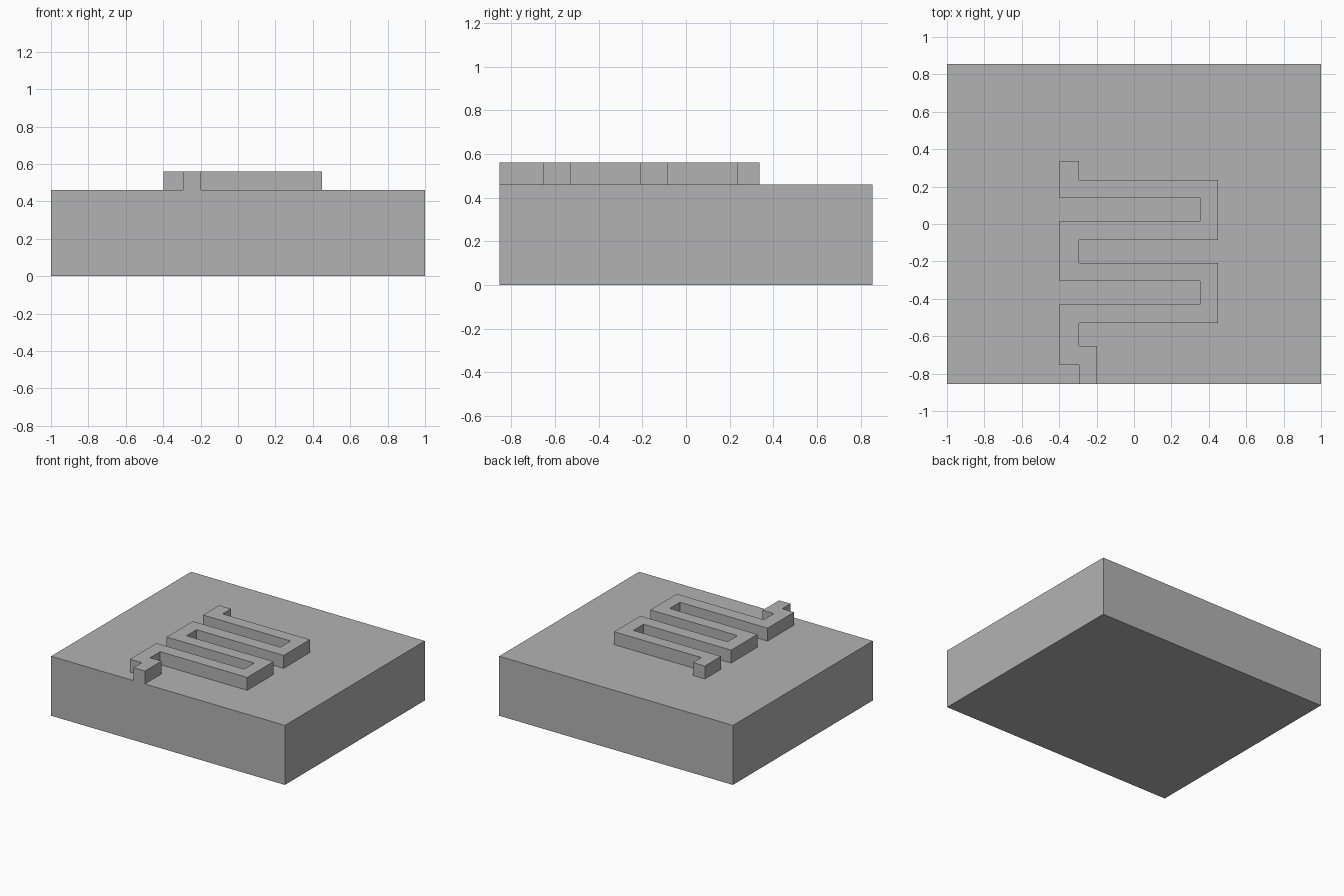
import bpy
import bmesh

if "Cube" in bpy.data.objects:
    bpy.data.objects.remove(bpy.data.objects["Cube"])

BASE_TOP, TRACK_TOP = 0.46, 0.56

grey = bpy.data.materials.new("plain grey")
grey.diffuse_color = (0.45, 0.45, 0.45, 1)
grey.use_nodes = True
grey.node_tree.nodes["Principled BSDF"].inputs["Base Color"].default_value = grey.diffuse_color


def extrude_outline(name, outline, z0, z1):
    """Closed solid made by raising a flat outline from z0 to z1."""
    bm = bmesh.new()
    face = bm.faces.new([bm.verts.new((x, y, z0)) for x, y in outline])
    raised = bmesh.ops.extrude_face_region(bm, geom=[face], use_keep_orig=True)
    top = [g for g in raised["geom"] if isinstance(g, bmesh.types.BMVert)]
    bmesh.ops.translate(bm, verts=top, vec=(0, 0, z1 - z0))
    bmesh.ops.recalc_face_normals(bm, faces=bm.faces)
    mesh = bpy.data.meshes.new(name)
    bm.to_mesh(mesh)
    bm.free()
    mesh.materials.append(grey)
    obj = bpy.data.objects.new(name, mesh)
    bpy.context.collection.objects.link(obj)
    return obj


# Thick rectangular block
extrude_outline("base_block",
                [(-1, -0.855), (1, -0.855), (1, 0.855), (-1, 0.855)],
                0, BASE_TOP)

# Winding raised track, one outline: down its right side, back up its left
left_out, left_in, right_in, right_out = -0.397, -0.295, 0.353, 0.45
right_side = [(left_out, 0.337), (left_in, 0.337)]
for y_top, y_bottom in ((0.235, -0.085), (-0.208, -0.53)):
    right_side += [(left_in, y_top), (right_out, y_top),
                   (right_out, y_bottom), (left_in, y_bottom)]
# Stepped outlet reaching the front edge
outlet = [(left_in, -0.653), (-0.198, -0.653), (-0.198, -0.855),
          (left_in, -0.855), (left_in, -0.753), (left_out, -0.753)]
left_side = []
for y_bottom, y_top in ((-0.43, -0.305), (0.015, 0.14)):
    left_side += [(left_out, y_bottom), (right_in, y_bottom),
                  (right_in, y_top), (left_out, y_top)]
extrude_outline("winding_track", right_side + outlet + left_side,
                BASE_TOP, TRACK_TOP)
